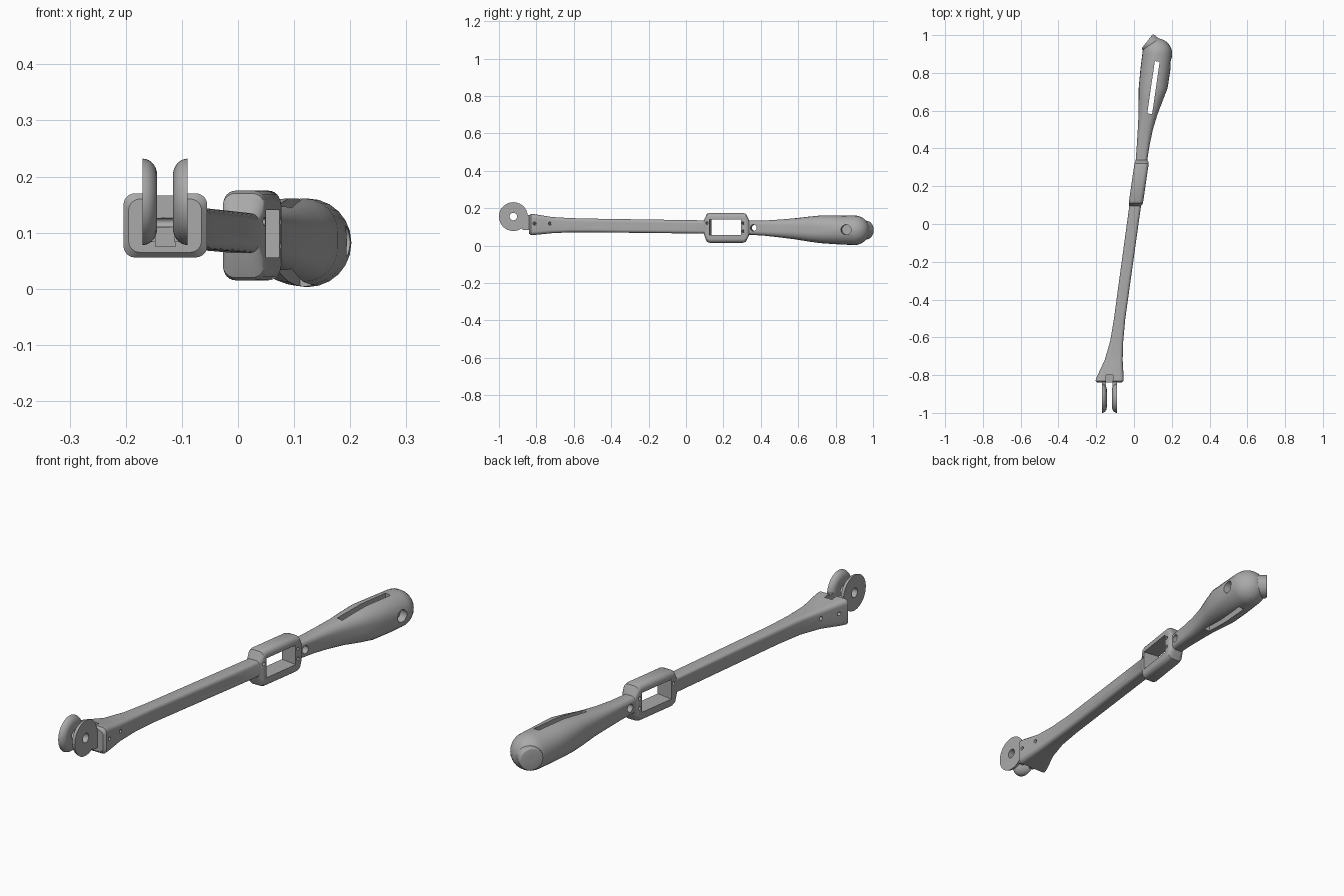
import bpy, bmesh, math
from mathutils import Matrix, Vector

cube = bpy.data.objects.get("Cube")
if cube:
    bpy.data.objects.remove(cube, do_unlink=True)

grey = bpy.data.materials.new("plain grey")
grey.use_nodes = True
colour = (0.4, 0.4, 0.4, 1)
grey.diffuse_color = colour
grey.node_tree.nodes["Principled BSDF"].inputs["Base Color"].default_value = colour

TILT = math.radians(-8.2)          # the arm leans to its left towards the back


def axis_x(y):
    return 0.144 * y - 0.009


def add_object(name, bm):
    bmesh.ops.recalc_face_normals(bm, faces=bm.faces)
    mesh = bpy.data.meshes.new(name)
    bm.to_mesh(mesh)
    bm.free()
    mesh.materials.append(grey)
    obj = bpy.data.objects.new(name, mesh)
    bpy.context.collection.objects.link(obj)
    return obj


def activate(obj):
    bpy.ops.object.select_all(action='DESELECT')
    obj.select_set(True)
    bpy.context.view_layer.objects.active = obj


def smooth(obj):
    activate(obj)
    bpy.ops.object.shade_smooth_by_angle(angle=math.radians(32))


def boolean(obj, tool, operation='DIFFERENCE'):
    activate(obj)
    mod = obj.modifiers.new("boolean", 'BOOLEAN')
    mod.operation = operation
    mod.solver = 'EXACT'
    mod.object = tool
    bpy.ops.object.modifier_apply(modifier=mod.name)
    bpy.data.objects.remove(tool, do_unlink=True)


def cylinder(name, centre, direction, radius, depth, bevel=0):
    bm = bmesh.new()
    turn = Vector(direction).to_track_quat('Z', 'Y').to_matrix().to_4x4()
    bmesh.ops.create_cone(bm, cap_ends=True, segments=32, radius1=radius,
                          radius2=radius, depth=depth)
    if bevel:
        rim = [e for e in bm.edges if e.verts[0].co.z * e.verts[1].co.z > 0]
        bmesh.ops.bevel(bm, geom=rim, offset=bevel, segments=3, profile=0.5,
                        affect='EDGES')
    bm.transform(Matrix.Translation(centre) @ turn)
    return add_object(name, bm)


def block(name, centre, size, turn=0):
    bm = bmesh.new()
    bmesh.ops.create_cube(bm, size=1)
    bm.transform(Matrix.Translation(centre) @ Matrix.Rotation(turn, 4, 'Z')
                 @ Matrix.Diagonal((*size, 1)))
    return add_object(name, bm)


def ring(bm, y, x0, x1, z0, z1, r, steps=7):
    """Rounded rectangle across the arm."""
    verts = []
    r = min(r, (x1 - x0) / 2 - 0.001, (z1 - z0) / 2 - 0.001)
    corners = ((x1 - r, z1 - r), (x0 + r, z1 - r), (x0 + r, z0 + r), (x1 - r, z0 + r))
    for k, (cx, cz) in enumerate(corners):
        for i in range(steps):
            a = math.pi / 2 * (k + i / (steps - 1))
            verts.append(bm.verts.new((cx + r * math.cos(a), y, cz + r * math.sin(a))))
    return verts


def loft(name, sections):
    bm = bmesh.new()
    rings = [ring(bm, *s) for s in sections]
    for a, b in zip(rings, rings[1:]):
        for i in range(len(a)):
            j = (i + 1) % len(a)
            bm.faces.new((a[i], a[j], b[j], b[i]))
    bm.faces.new(rings[0])
    bm.faces.new(rings[-1])
    return add_object(name, bm)


# Arm body: y, x range, z range, corner radius
sections = [
    (-.84, -.195, -.065, .065, .16, .02),
    (-.83, -.204, -.055, .056, .17, .02),
    (-.81, -.197, -.055, .057, .168, .02),
    (-.72, -.155, -.06, .066, .153, .018),
    (-.62, -.126, -.057, .071, .147, .016),
    (-.5, -.106, -.046, .071, .144, .016),
    (.095, -.025, .037, .064, .135, .016),
]
# Raised frame around the window
for y, grow in ((.105, .02), (.112, .035), (.125, .04), (.305, .04), (.32, .035), (.328, .02)):
    mid = axis_x(y) + .003
    half = .033 + grow * .12
    sections.append((y, mid - half, mid + half, .055 - grow, .135 + grow, .022))
# Neck and swelling head
sections += [
    (.338, .009, .07, .058, .133, .018),
    (.42, .015, .083, .053, .134, .022),
    (.5, .02, .1, .044, .139, .03),
    (.58, .024, .124, .034, .146, .04),
    (.66, .025, .155, .021, .155, .05),
    (.72, .025, .178, .013, .161, .06),
    (.82, .034, .193, .006, .161, .072),
]
# Domed end of the head
for i in range(9):
    a = math.radians(10 * i)
    r = .079 * math.cos(a)
    sections.append((.9 + .082 * math.sin(a), .123 - r, .123 + r, .082 - r, .082 + r, r))
arm = loft("arm_body", sections)

# Round boss at the tip of the head
boss_dir = Vector((-.78, .62, 0))
boss_face = Vector((.07, .967, .083))
boss = cylinder("boss", boss_face - boss_dir * .04, boss_dir, .05, .08, .006)
boolean(arm, boss, 'UNION')

# Window and long slot
boolean(arm, block("window_cutter", (axis_x(.215), .215, .098), (.3, .17, .085), TILT))
boolean(arm, block("slot_cutter", (.103, .722, .08), (.026, .28, .4), TILT))

# Notch between the two wheels
boolean(arm, block("notch_cutter", (-.129, -.84, .18), (.036, .08, .21)))

# Cross holes through the arm
across = (math.cos(TILT), math.sin(TILT), 0)
cross_holes = [(-.49, .11, .017), (-.065, .105, .017), (.365, .095, .017)]
cross_holes += [(y, .118, .008) for y in (-.8, -.72)]
cross_holes += [(y, z, .007) for y in (.118, .312) for z in (.077, .12)]
for y, z, r in cross_holes:
    boolean(arm, cylinder("hole_cutter", (axis_x(y), y, z), across, r, .3))

# Upright holes near the fork and in the head
for x, y, r in ((-.105, -.67, .008), (-.115, -.745, .008), (.132, .95, .014)):
    boolean(arm, cylinder("hole_cutter", (x, y, .1), (0, 0, 1), r, .4))

# Blind holes in the head: side, end and boss
for place, direction, r, depth in (((.2, .855, .085), across, .027, .08),
                                   ((.15, .975, .083), (.45, .9, 0), .026, .08),
                                   (boss_face, boss_dir, .012, .06)):
    boolean(arm, cylinder("hole_cutter", place, direction, r, depth))
smooth(arm)


# Fork wheels: flat outside, domed inside, with a centre hole
def wheel(name, outer_x, inward):
    profile = [(.02, 0), (.077, 0)]
    for i in range(1, 8):
        a = math.pi / 2 * i / 7
        profile.append((.047 + .03 * math.cos(a), .026 * math.sin(a)))
    profile.append((.02, .026))
    bm = bmesh.new()
    verts = [bm.verts.new((inward * d, r, 0)) for r, d in profile]
    edges = [bm.edges.new((v, verts[(i + 1) % len(verts)])) for i, v in enumerate(verts)]
    bmesh.ops.spin(bm, geom=verts + edges, cent=(0, 0, 0), axis=(1, 0, 0),
                   angle=math.tau, steps=48)
    bmesh.ops.remove_doubles(bm, verts=bm.verts, dist=0.0001)
    bm.transform(Matrix.Translation((outer_x, -.923, .155)))
    smooth(add_object(name, bm))


wheel("right_fork_wheel", -.17, 1)
wheel("left_fork_wheel", -.09, -1)

# Short lugs joining the wheels to the arm
for name, x in (("right_fork_lug", -.158), ("left_fork_lug", -.102)):
    block(name, (x, -.85, .123), (.022, .05, .08))
